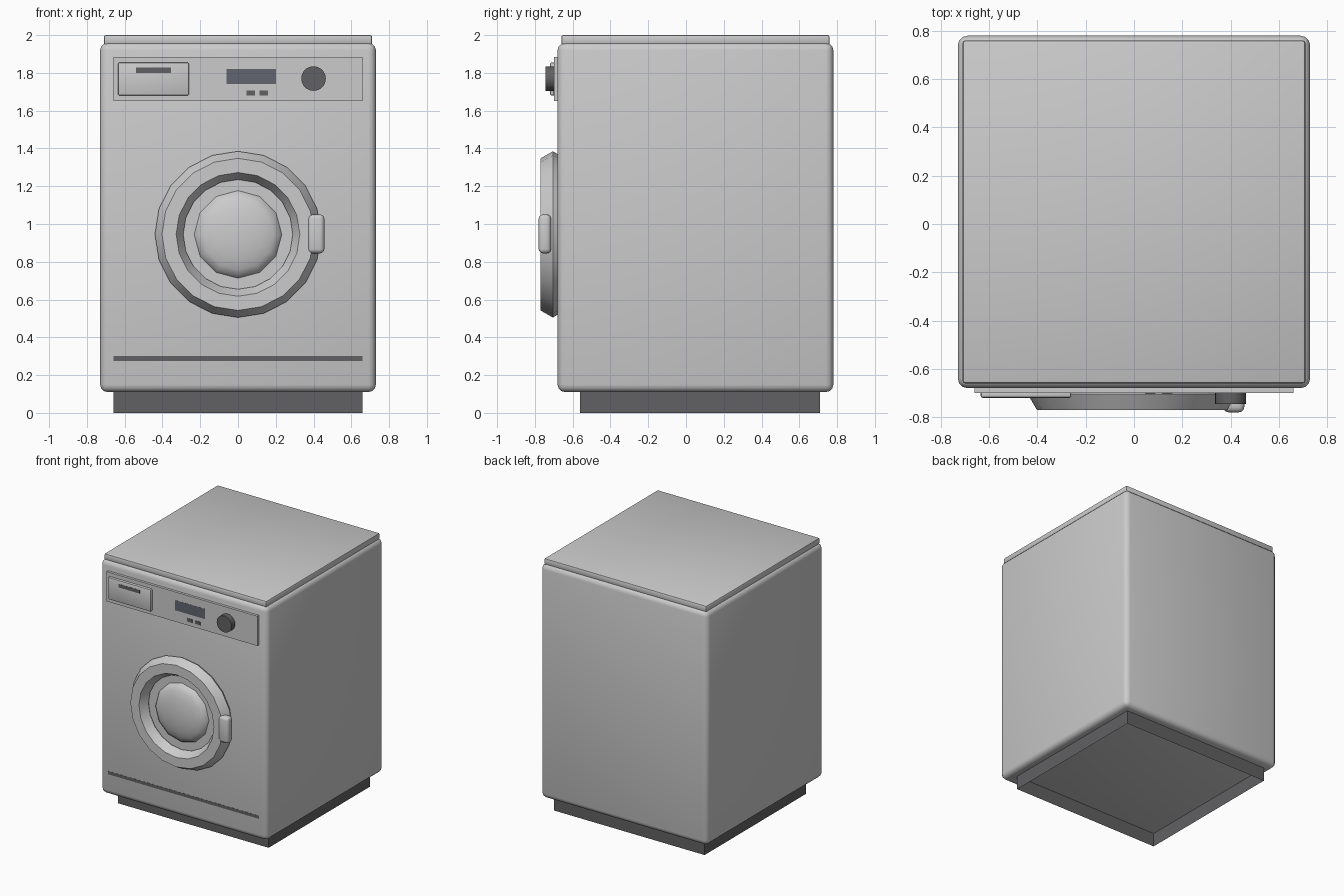
import bpy, bmesh
from math import cos, sin, pi, radians

if "Cube" in bpy.data.objects:
    bpy.data.objects.remove(bpy.data.objects["Cube"])


def material(name, rgb):
    m = bpy.data.materials.new(name)
    m.diffuse_color = (*rgb, 1)
    m.use_nodes = True
    m.node_tree.nodes["Principled BSDF"].inputs["Base Color"].default_value = m.diffuse_color
    return m


DARK = material("dark_plastic", (0.12, 0.12, 0.125))
SCREEN = material("screen_glass", (0.12, 0.13, 0.16))


def finish(name, bm, mat=None, smooth=None):
    bmesh.ops.recalc_face_normals(bm, faces=bm.faces)
    mesh = bpy.data.meshes.new(name)
    bm.to_mesh(mesh)
    bm.free()
    ob = bpy.data.objects.new(name, mesh)
    bpy.context.collection.objects.link(ob)
    if mat:
        mesh.materials.append(mat)
    if smooth:
        bpy.ops.object.select_all(action='DESELECT')
        ob.select_set(True)
        bpy.context.view_layer.objects.active = ob
        bpy.ops.object.shade_smooth_by_angle(angle=radians(smooth))
    return ob


def box(name, x, y, z, bevel=0, segments=3, mat=None, hollow=False):
    """Box between the given (min, max) limits, optionally rounded or open at top and bottom."""
    bm = bmesh.new()
    bmesh.ops.create_cube(bm, size=1)
    for v in bm.verts:
        v.co = [lo + (c + 0.5) * (hi - lo) for c, (lo, hi) in zip(v.co, (x, y, z))]
    if bevel:
        bmesh.ops.bevel(bm, geom=bm.edges[:], offset=bevel, segments=segments,
                        profile=0.5, affect='EDGES')
    if hollow:
        bm.normal_update()
        caps = [f for f in bm.faces if abs(f.normal.z) > 0.9]
        bmesh.ops.delete(bm, geom=caps, context='FACES')
    return finish(name, bm, mat, 35 if bevel else None)


def lathe(name, profile, sides, cx, cz, mat=None, smooth=25, closed=False):
    """Revolve (radius, y) points about a front-to-back axis."""
    bm = bmesh.new()
    rings = []
    for r, y in profile:
        n = sides if r > 0 else 1
        rings.append([bm.verts.new((cx + r * sin(2 * pi * i / sides), y,
                                    cz + r * cos(2 * pi * i / sides))) for i in range(n)])
    pairs = list(zip(rings, rings[1:]))
    if closed:
        pairs.append((rings[-1], rings[0]))
    for a, b in pairs:
        for i in range(sides):
            j = (i + 1) % sides
            quad = [a[i % len(a)], a[j % len(a)], b[j % len(b)], b[i % len(b)]]
            bm.faces.new(list(dict.fromkeys(quad)))
    return finish(name, bm, mat, smooth)


# Cabinet, lid and open-bottomed plinth
box("cabinet", (-0.73, 0.73), (-0.68, 0.78), (0.11, 1.96), 0.04)
box("lid", (-0.71, 0.71), (-0.66, 0.76), (1.95, 2.0), 0.01, 2)
box("plinth", (-0.66, 0.66), (-0.56, 0.71), (0, 0.13), mat=DARK, hollow=True)
box("kick_strip", (-0.66, 0.66), (-0.681, -0.67), (0.275, 0.3), mat=DARK)

# Control panel
box("control_panel", (-0.66, 0.66), (-0.70, -0.67), (1.65, 1.885))
box("detergent_drawer", (-0.635, -0.26), (-0.72, -0.69), (1.68, 1.855), 0.008, 2)
box("drawer_grip", (-0.54, -0.355), (-0.721, -0.71), (1.80, 1.828), mat=DARK)
box("display", (-0.06, 0.20), (-0.701, -0.69), (1.74, 1.82), mat=SCREEN)
for i, x in enumerate((0.045, 0.115)):
    box(f"button_{i + 1}", (x, x + 0.045), (-0.702, -0.69), (1.68, 1.707), mat=DARK)
lathe("program_knob", [(0, -0.69), (0.065, -0.69), (0.065, -0.745), (0, -0.745)],
      20, 0.4, 1.77, DARK)

# Round door: six-sided torus rim, inner disc, domed glass and handle
hexagon = [(0.365 + 0.075 * cos(i * pi / 3), -0.705 - 0.075 * sin(i * pi / 3))
           for i in range(6)]
lathe("door_rim", hexagon, 20, 0, 0.945, closed=True)
lathe("door_inner", [(0, -0.67), (0.30, -0.67), (0.30, -0.695), (0, -0.695)], 20, 0, 0.945)
dome = [(0.232 * cos(i * pi / 10), -0.695 - 0.065 * sin(i * pi / 10)) for i in range(5)]
lathe("door_glass", dome + [(0, -0.76)], 12, 0, 0.945, smooth=40)
box("door_handle", (0.37, 0.457), (-0.78, -0.715), (0.845, 1.05), 0.022)
